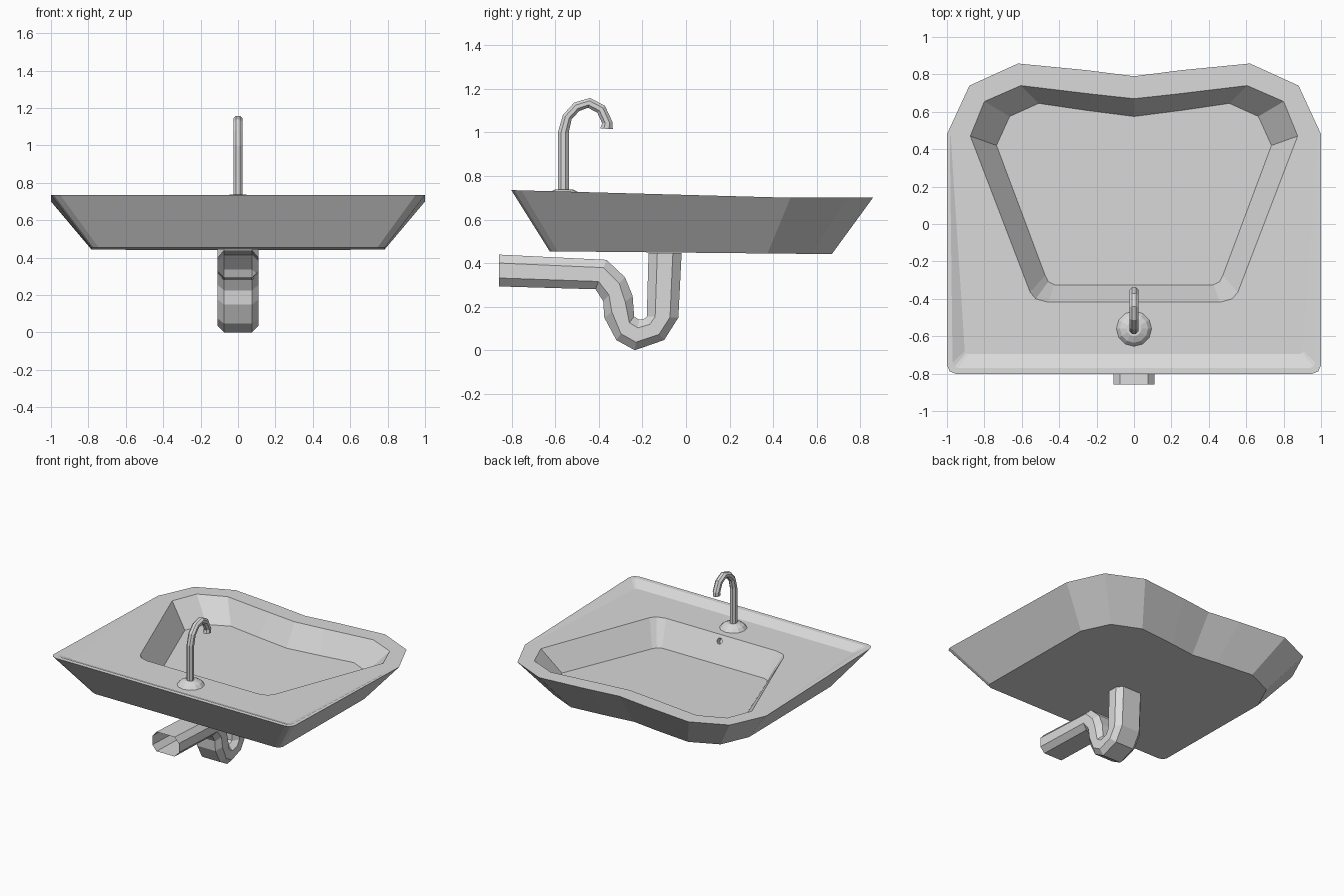
import bpy, bmesh, math
from mathutils import Vector

cube = bpy.data.objects.get("Cube")
if cube:
    bpy.data.objects.remove(cube, do_unlink=True)

GREY = bpy.data.materials.new("light_grey")
GREY.use_nodes = True
GREY.diffuse_color = (0.7, 0.7, 0.7, 1)
GREY.node_tree.nodes["Principled BSDF"].inputs["Base Color"].default_value = (0.7, 0.7, 0.7, 1)


def skin(name, loops, cap_start=False, cap_end=False):
    """Bridge equal-length closed loops into one flat-shaded mesh."""
    bm = bmesh.new()
    rings = [[bm.verts.new(p) for p in loop] for loop in loops]
    for a, b in zip(rings, rings[1:]):
        for i in range(len(a)):
            j = (i + 1) % len(a)
            bm.faces.new((a[i], a[j], b[j], b[i]))
    if cap_start:
        bm.faces.new(rings[0][::-1])
    if cap_end:
        bm.faces.new(rings[-1])
    bmesh.ops.recalc_face_normals(bm, faces=bm.faces)
    mesh = bpy.data.meshes.new(name)
    bm.to_mesh(mesh)
    bm.free()
    mesh.materials.append(GREY)
    obj = bpy.data.objects.new(name, mesh)
    bpy.context.collection.objects.link(obj)
    return obj


def mirrored(half, height):
    """Full outline from its +x half; height gives z from y."""
    pts = half + [(-x, y) for x, y in half[:0:-1]]
    return [(x, y, height(y)) for x, y in pts]


def sweep(name, spans, profile, **caps):
    """Sweep a profile along (outer y, outer z, inner y, inner z) spans."""
    loops = []
    for oy, oz, iy, iz in spans:
        mid = Vector((0, (oy + iy) / 2, (oz + iz) / 2))
        arm = Vector((0, (oy - iy) / 2, (oz - iz) / 2))
        loops.append([mid + arm * t + Vector((x, 0, 0)) for x, t in profile])
    return skin(name, loops, **caps)


def circle(r, z, n=12):
    return [(r * math.cos(k * math.tau / n), r * math.sin(k * math.tau / n), z)
            for k in range(n)]


def rim_z(y):
    return 0.70 + 0.035 * max(0, 0.48 - y) / 1.28


def deck_z(y):
    return 0.70


def floor_z(y):
    return 0.527 + 0.02 * y


def under_z(y):
    return 0.448 - 0.01 * y


# Basin: underside, outer wall, raised lip, deck, bowl wall and floor
outer = [(0, .79), (.25, .822), (.62, .858), (.88, .74), (1, .48),
         (1, -.755), (.985, -.788), (.95, -.802)]
ledge = [(0, .78), (.25, .812), (.615, .848), (.87, .735), (.985, .475),
         (.97, -.74), (.96, -.762), (.94, -.77)]
deck = ledge[:4] + [(.98, .47), (.905, -.68), (.9, -.69), (.885, -.695)]
bowl = [(0, .67), (.23, .695), (.605, .74), (.8, .655), (.875, .47),
        (.555, -.365), (.525, -.4), (.46, -.418)]
floor = [(0, .575), (.25, .607), (.51, .645), (.665, .575), (.735, .42),
         (.475, -.275), (.458, -.308), (.425, -.325)]
under = [(x * .785, y * .78) for x, y in outer]
basin = skin("basin", [
    mirrored(under, under_z), mirrored(outer, rim_z), mirrored(ledge, rim_z),
    mirrored(deck, deck_z), mirrored(bowl, deck_z), mirrored(floor, floor_z),
], cap_start=True, cap_end=True)

# Overflow hole cut into the bowl wall below the faucet
cutter = skin("overflow_cutter", [circle(.021, -.04), circle(.021, .04)],
              cap_start=True, cap_end=True)
cutter.rotation_euler = Vector((0, .18, .093)).to_track_quat('Z', 'Y').to_euler()
cutter.location = (0, -.398, .66)
cutter.hide_render = True
cutter.hide_set(True)
cut = basin.modifiers.new("overflow_hole", 'BOOLEAN')
cut.operation = 'DIFFERENCE'
cut.solver = 'EXACT'
cut.object = cutter

# Drain trap: wide eight-sided pipe, open at the wall end
half_pipe = [(.11, -.47), (.11, .47), (.075, 1)]
pipe = half_pipe + [(-x, t) for x, t in half_pipe[::-1]] + [(-.075, -1), (.075, -1)]
sweep("drain_pipe", [
    (-.02, .447, -.172, .447), (-.035, .15, -.18, .155), (-.1, .047, -.19, .145),
    (-.235, 0, -.215, .14), (-.32, .047, -.238, .155), (-.375, .15, -.245, .25),
    (-.38, .225, -.28, .335), (-.415, .28, -.365, .415), (-.858, .293, -.858, .439),
], pipe)

# Faucet: thin gooseneck tube flaring a little at the spout
octagon = [(0.026 * math.cos(a), 1.08 * math.sin(a)) for a in
           [math.pi / 8 + k * math.pi / 4 for k in range(8)]]
sweep("faucet", [
    (-.588, .71, -.538, .71), (-.588, 1, -.538, 1), (-.565, 1.08, -.525, 1.06),
    (-.513, 1.137, -.49, 1.098), (-.44, 1.158, -.45, 1.113), (-.372, 1.122, -.407, 1.09),
    (-.337, 1.047, -.385, 1.042), (-.336, 1.015, -.394, 1.018),
], octagon, cap_end=True)

# Domed faucet base
base = skin("faucet_base", [circle(.095, .699), circle(.075, .722), circle(.04, .738)],
            cap_end=True)
base.location.y = -.56
